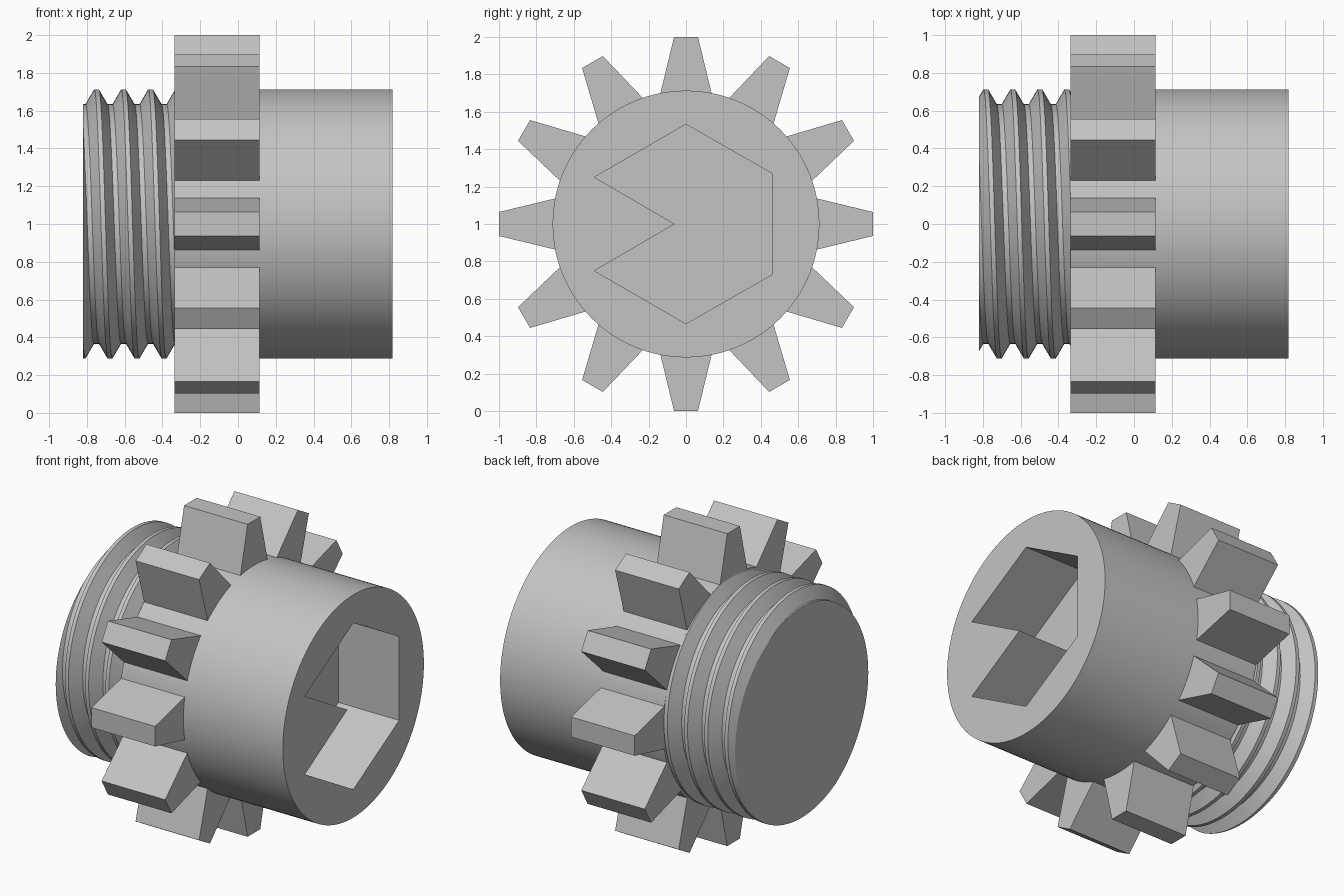
import bpy, bmesh, math

cube = bpy.data.objects.get("Cube")
if cube:
    bpy.data.objects.remove(cube, do_unlink=True)

grey = bpy.data.materials.new("light grey")
grey.use_nodes = True
grey.diffuse_color = (0.55, 0.55, 0.55, 1)
grey.node_tree.nodes["Principled BSDF"].inputs["Base Color"].default_value = grey.diffuse_color

AXIS_Z = 1.0
BODY_R, ROOT_R = 0.713, 0.634
END_X, GEAR_X0, GEAR_X1, FRONT_X = -0.82, -0.337, 0.113, 0.817
SEGMENTS = 128


def finish(name, bm):
    bmesh.ops.recalc_face_normals(bm, faces=bm.faces)
    mesh = bpy.data.meshes.new(name)
    bm.to_mesh(mesh)
    bm.free()
    mesh.materials.append(grey)
    obj = bpy.data.objects.new(name, mesh)
    bpy.context.collection.objects.link(obj)
    return obj


def smooth(obj):
    bpy.ops.object.select_all(action='DESELECT')
    obj.select_set(True)
    bpy.context.view_layer.objects.active = obj
    bpy.ops.object.shade_smooth_by_angle(angle=math.radians(30))


def prism(name, outline, x0, x1):
    """Extrude a (y, height from axis) outline along x."""
    bm = bmesh.new()
    face = bm.faces.new([bm.verts.new((x0, y, AXIS_Z + h)) for y, h in outline])
    grown = bmesh.ops.extrude_face_region(bm, geom=[face], use_keep_orig=True)["geom"]
    moved = [v for v in grown if isinstance(v, bmesh.types.BMVert)]
    bmesh.ops.translate(bm, verts=moved, vec=(x1 - x0, 0, 0))
    return finish(name, bm)


# Round body
circle = []
for i in range(SEGMENTS):
    a = math.tau * i / SEGMENTS
    circle.append((BODY_R * math.sin(a), BODY_R * math.cos(a)))
body = prism("body", circle, GEAR_X0, FRONT_X)

# Notched hexagonal socket, cut into the body
socket = [(0, 0.533), (0.463, 0.268), (0.463, -0.268), (0, -0.533),
          (-0.49, -0.25), (-0.06, 0), (-0.49, 0.25)]
cutter = prism("socket_cutter", socket, FRONT_X - 0.43, FRONT_X + 0.1)
cutter.hide_render = True
cut = body.modifiers.new("socket", 'BOOLEAN')
cut.operation = 'DIFFERENCE'
cut.solver = 'EXACT'
cut.object = cutter
bpy.context.view_layer.objects.active = body
bpy.ops.object.modifier_apply(modifier=cut.name)
bpy.data.objects.remove(cutter, do_unlink=True)
smooth(body)

# Ring of tapered gear teeth
TEETH = 12
tooth = [(-0.139, 0.69), (-0.064, 1), (0.064, 1), (0.139, 0.69)]
for i in range(TEETH):
    a = math.tau * i / TEETH
    turned = [(y * math.cos(a) + h * math.sin(a), h * math.cos(a) - y * math.sin(a))
              for y, h in tooth]
    prism(f"gear_tooth_{i + 1}", turned, GEAR_X0, GEAR_X1)

# Screw thread: one helical strip, trimmed flat at both ends
PITCH, TURNS, STEPS = 0.143, 6, 96
thread_profile = [(-0.012, BODY_R), (0.012, BODY_R), (0.058, ROOT_R), (0.085, ROOT_R)]
bm = bmesh.new()
rows = []
for i in range(TURNS * STEPS + 1):
    a = math.tau * i / STEPS
    x = -0.749 + PITCH * (i / STEPS - 2)
    rows.append([bm.verts.new((x + dx, -r * math.sin(a), AXIS_Z + r * math.cos(a)))
                 for dx, r in thread_profile])
for i in range(TURNS * STEPS):
    p, q = rows[i], rows[i + 1]
    for k in range(3):
        bm.faces.new((p[k], p[k + 1], q[k + 1], q[k]))
    if i + STEPS < TURNS * STEPS:
        bm.faces.new((p[3], rows[i + STEPS][0], rows[i + STEPS + 1][0], q[3]))
for x, side in ((END_X, -1), (GEAR_X0 + 0.02, 1)):
    geom = bm.verts[:] + bm.edges[:] + bm.faces[:]
    bmesh.ops.bisect_plane(bm, geom=geom, dist=1e-5, plane_co=(x, 0, 0),
                           plane_no=(side, 0, 0), clear_outer=True)
bmesh.ops.remove_doubles(bm, verts=bm.verts, dist=1e-5)
rim = [e for e in bm.edges if e.is_boundary]
bmesh.ops.holes_fill(bm, edges=rim, sides=0)
smooth(finish("screw_thread", bm))
